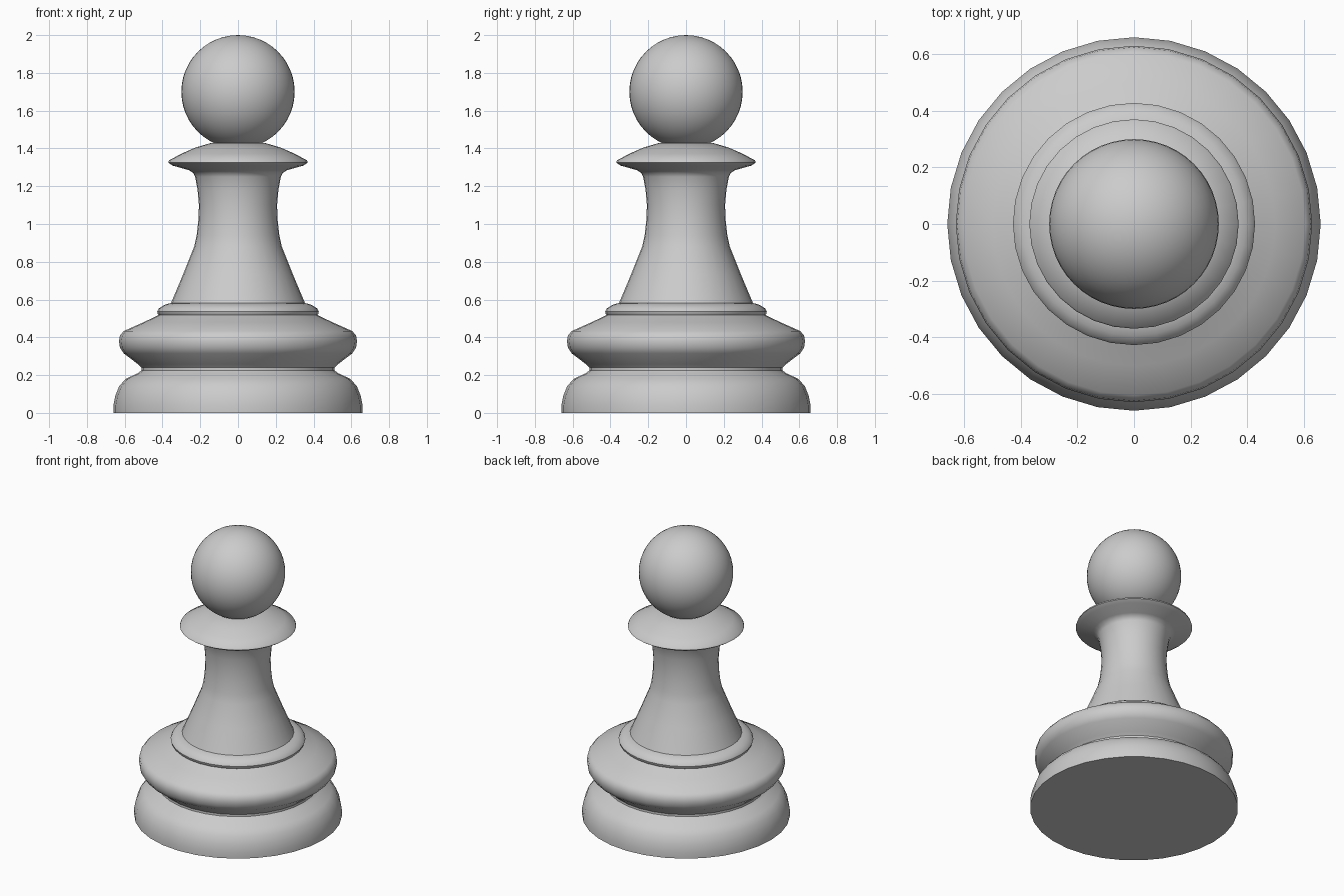
import bpy, bmesh, math
from mathutils import Vector

if "Cube" in bpy.data.objects:
    bpy.data.objects.remove(bpy.data.objects["Cube"])

SIDES = 32


def finish(bm, name, angle):
    bmesh.ops.remove_doubles(bm, verts=bm.verts, dist=1e-4)
    bmesh.ops.recalc_face_normals(bm, faces=bm.faces)
    mesh = bpy.data.meshes.new(name)
    bm.to_mesh(mesh)
    bm.free()
    obj = bpy.data.objects.new(name, mesh)
    bpy.context.collection.objects.link(obj)
    bpy.ops.object.select_all(action='DESELECT')
    obj.select_set(True)
    bpy.context.view_layer.objects.active = obj
    bpy.ops.object.shade_smooth_by_angle(angle=math.radians(angle))
    return obj


def lathe(name, profile, angle=40):
    # Spin a (radius, height) profile around z
    bm = bmesh.new()
    verts = [bm.verts.new((r, 0, z)) for r, z in profile]
    edges = [bm.edges.new(pair) for pair in zip(verts, verts[1:])]
    bmesh.ops.spin(bm, geom=verts + edges, cent=(0, 0, 0), axis=(0, 0, 1),
                   angle=math.tau, steps=SIDES, use_duplicate=False)
    return finish(bm, name, angle)


# Profile sections, from the floor upwards
foot = [(0, 0), (0.66, 0), (0.66, 0.04), (0.65, 0.09), (0.63, 0.14),
        (0.595, 0.18), (0.53, 0.21), (0.512, 0.225)]
shoulder = [(0.512, 0.24), (0.53, 0.258), (0.605, 0.315), (0.625, 0.345),
            (0.63, 0.38), (0.625, 0.41), (0.605, 0.433), (0.50, 0.48),
            (0.42, 0.518)]
ring = [(0.425, 0.525), (0.428, 0.537), (0.42, 0.552), (0.395, 0.569),
        (0.37, 0.578), (0.355, 0.581)]
stem = [(0.29, 0.735), (0.232, 0.88), (0.219, 0.94), (0.21, 1.02),
        (0.207, 1.10), (0.214, 1.18), (0.227, 1.25)]
collar = [(0.237, 1.27), (0.26, 1.285), (0.345, 1.309), (0.37, 1.325),
          (0.365, 1.337), (0.30, 1.372), (0.225, 1.405), (0.14, 1.43),
          (0, 1.43)]

# Turned body
lathe("turned_body", foot + shoulder + ring + stem + collar)

# Ball head
bm = bmesh.new()
bmesh.ops.create_uvsphere(bm, u_segments=48, v_segments=24, radius=0.3)
bmesh.ops.translate(bm, verts=bm.verts, vec=Vector((0, 0, 1.7)))
finish(bm, "ball_head", 60)
